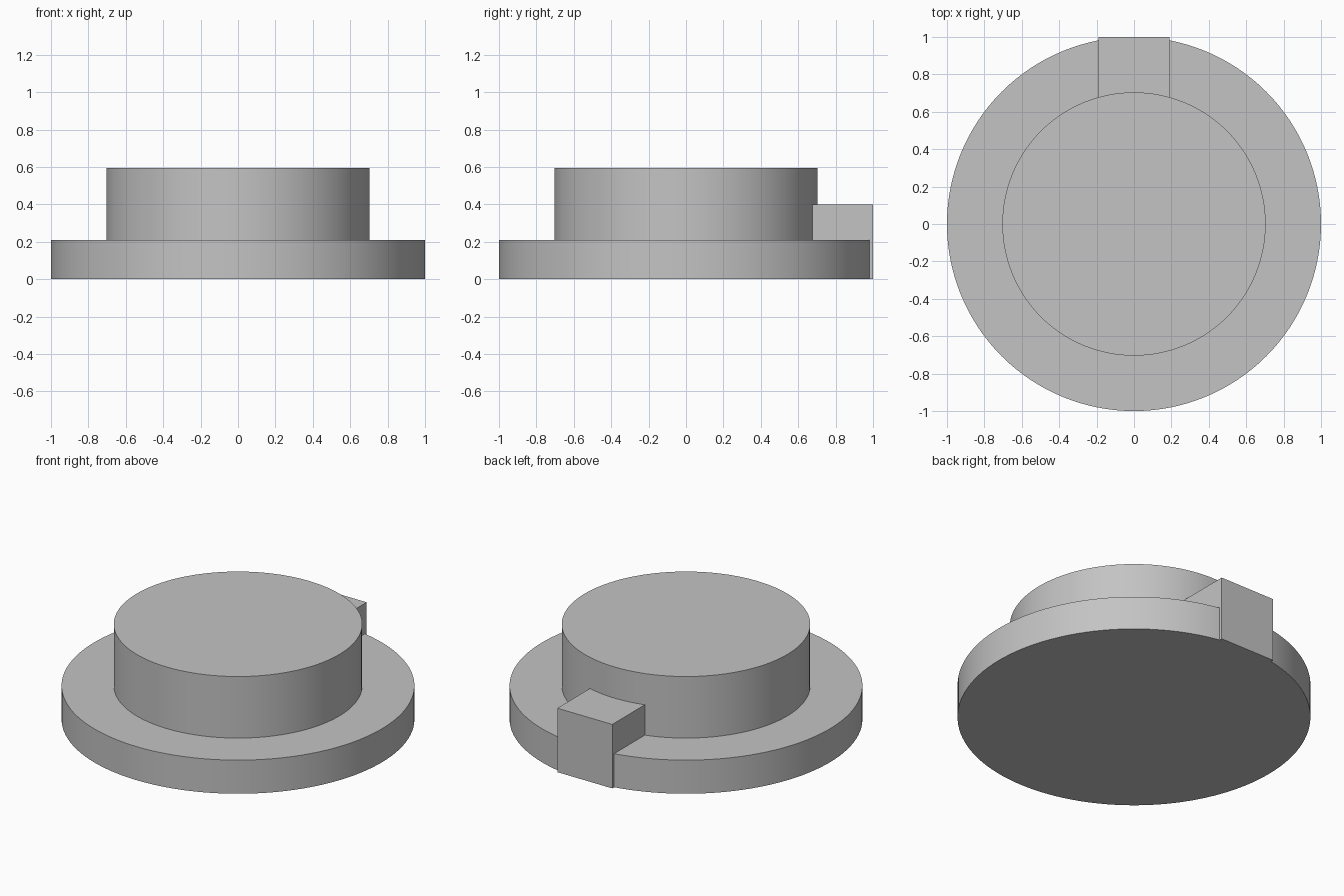
import bpy
import bmesh
from math import radians
from mathutils import Matrix, Vector

cube = bpy.data.objects.get("Cube")
if cube:
    bpy.data.objects.remove(cube, do_unlink=True)

grey = bpy.data.materials.new("plain grey")
grey.use_nodes = True
color = (0.55, 0.55, 0.55, 1)
grey.diffuse_color = color
grey.node_tree.nodes["Principled BSDF"].inputs["Base Color"].default_value = color


def make_object(name, bm):
    bmesh.ops.recalc_face_normals(bm, faces=bm.faces)
    mesh = bpy.data.meshes.new(name)
    bm.to_mesh(mesh)
    bm.free()
    mesh.materials.append(grey)
    obj = bpy.data.objects.new(name, mesh)
    bpy.context.collection.objects.link(obj)
    return obj


# Flanged cap: a disc extruded up, stepped inward, and extruded again
SEGMENTS = 128
FLANGE_R, FLANGE_TOP = 1.0, 0.21
BOSS_R, BOSS_TOP = 0.704, 0.595
bm = bmesh.new()
rings = []
for radius, z in ((FLANGE_R, 0), (FLANGE_R, FLANGE_TOP),
                  (BOSS_R, FLANGE_TOP), (BOSS_R, BOSS_TOP)):
    ring = bmesh.ops.create_circle(bm, segments=SEGMENTS, radius=radius,
                                   matrix=Matrix.Translation((0, 0, z)))
    rings.append(ring["verts"])
for low, high in zip(rings, rings[1:]):
    for i in range(SEGMENTS):
        j = (i + 1) % SEGMENTS
        bm.faces.new((low[i], low[j], high[j], high[i]))
bm.faces.new(rings[0])
bm.faces.new(rings[-1])
cap = make_object("flanged_cap", bm)

# Locating key: a block from inside the boss out to the rim, full height to the base
lo, hi = Vector((-0.19, 0.55, 0)), Vector((0.19, 1.0, 0.4))
bm = bmesh.new()
bmesh.ops.create_cube(bm, size=1, matrix=Matrix.Translation((lo + hi) / 2)
                      @ Matrix.Diagonal((*(hi - lo), 1)))
key = make_object("locating_key", bm)
key.hide_render = True

# Fuse the key into the cap
fuse = cap.modifiers.new("fuse key", "BOOLEAN")
fuse.operation = "UNION"
fuse.solver = "EXACT"
fuse.object = key
bpy.ops.object.select_all(action="DESELECT")
cap.select_set(True)
bpy.context.view_layer.objects.active = cap
bpy.ops.object.modifier_apply(modifier=fuse.name)
bpy.data.objects.remove(key, do_unlink=True)

bpy.ops.object.shade_smooth_by_angle(angle=radians(30))
